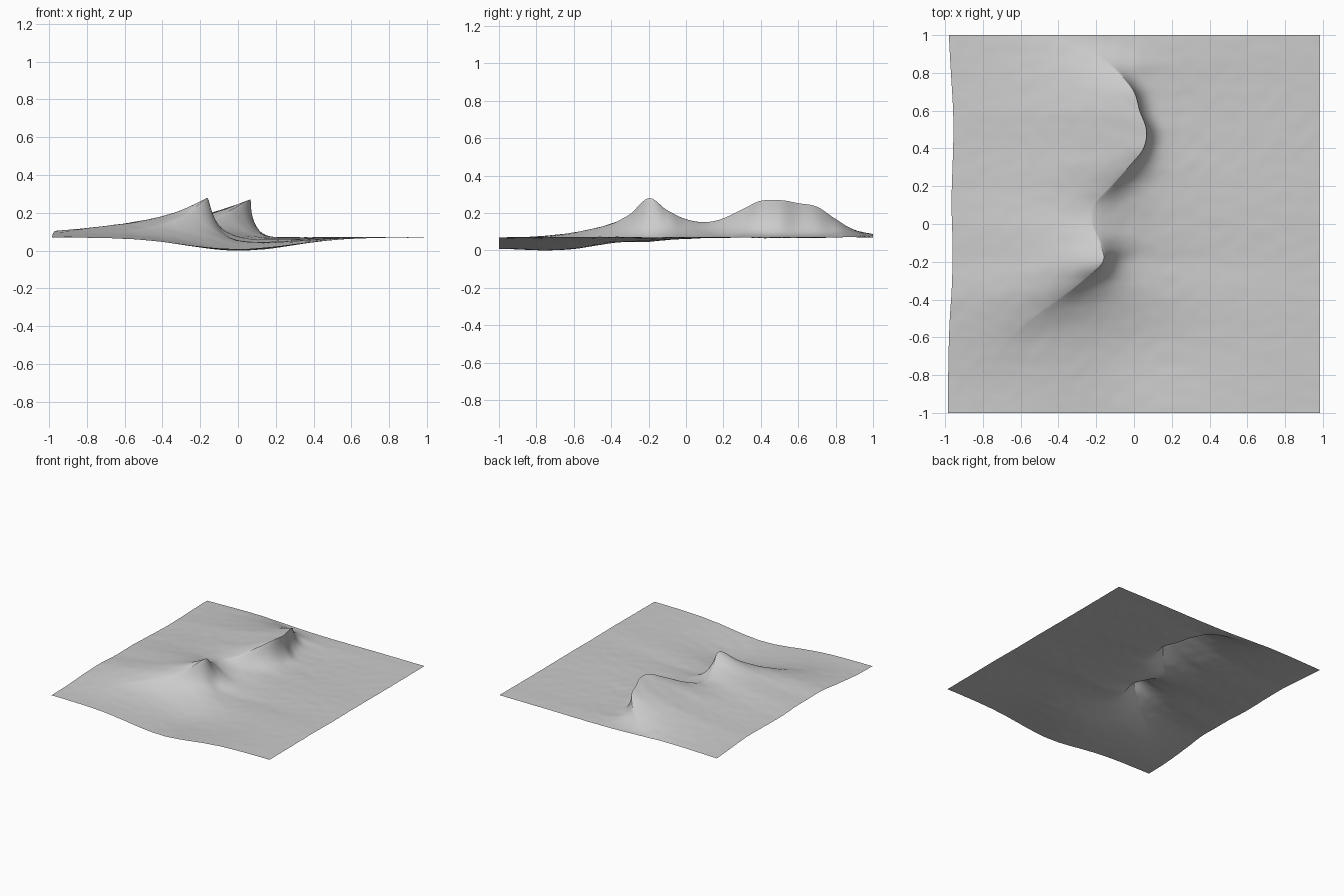
import bpy, math
from mathutils import Vector, noise

cube = bpy.data.objects.get("Cube")
if cube:
    bpy.data.objects.remove(cube, do_unlink=True)

# Wave profiles sampled evenly from the front edge to the back edge
CREST_X = [-80, -78, -75, -72, -65, -54, -40, -27, -16.5, -18, -22,
           -21, -12, -3, 5, 6.5, 3, 0, -8, -20, -38]
CREST_HEIGHT = [0, 0, .5, 1.5, 3, 5.5, 9, 15, 23.9, 17, 11.5,
                9.7, 11.8, 16.5, 20.8, 21, 19.3, 17.2, 10.5, 4.3, 1.5]
FACE_WIDTH = [50, 50, 48, 45, 40, 35, 26, 14, 6, 10, 15,
              18, 12, 8, 4, 3.5, 3.5, 4, 8, 20, 35]
TROUGH = [1.4, .3, 3, 5, 6, 6.6, 6.9]


def sample(table, y):
    """Smooth spline lookup of a table, y running from -1 to 1."""
    last = len(table) - 1
    f = max(0, min(last, (y + 1) / 2 * last))
    i = min(int(f), last - 1)
    t = f - i
    a, b, c, d = (table[max(0, min(last, i + k))] for k in (-1, 0, 1, 2))
    v = b + t / 2 * (c - a + t * (2 * a - 5 * b + 4 * c - d
                                  + t * (3 * (b - c) + d - a)))
    return v / 100


def calm_sea(x, y):
    """Height of the water without the breaking crests."""
    level = .075
    return level - (level - sample(TROUGH, y)) * math.exp(-(x / .4) ** 2)


def ripple(x, y):
    return .0015 * noise.noise(Vector((x * 14, y * 14, 0)))


ROWS, BACK, FACE = 200, 60, 90
verts = []
for r in range(ROWS + 1):
    y = -1 + 2 * r / ROWS
    crest = sample(CREST_X, y)
    peak = max(0, sample(CREST_HEIGHT, y))
    width = sample(FACE_WIDTH, y)
    broad = sum(max(0, sample(CREST_HEIGHT, y + k * .05)) for k in range(-4, 5)) / 9
    left, right = -.985 + .15 * broad, .985
    # long slope behind the crest
    for c in range(BACK):
        d = (crest - left) * (1 - c / BACK) ** 1.5
        x = crest - d
        near = math.exp(-d / .25)
        h = (peak * near + broad * (1 - near)) * math.exp(-(d / .5) ** 1.15)
        verts.append((x, y, calm_sea(x, y) + h + ripple(x, y)))
    # steep, slightly hollow face in front of the crest
    hollow = .022 * max(0, 1 - width / .12)
    for c in range(FACE + 1):
        d = (right - crest) * (c / FACE) ** 2.2
        k = d / width
        f = .75 * math.exp(-k ** 1.4) + .25 * math.exp(-k / 2.5)
        x = crest + d - hollow * 4 * f * (1 - f)
        verts.append((x, y, calm_sea(x, y) + peak * f + ripple(x, y)))

# Sheet of water
low = min(v[2] for v in verts)
verts = [(x, y, z - low) for x, y, z in verts]
n = BACK + FACE + 1
faces = [(r * n + c, r * n + c + 1, (r + 1) * n + c + 1, (r + 1) * n + c)
         for r in range(ROWS) for c in range(n - 1)]
mesh = bpy.data.meshes.new("wave_surface")
mesh.from_pydata(verts, [], faces)
mesh.update()
sea = bpy.data.objects.new("wave_surface", mesh)
bpy.context.collection.objects.link(sea)
mesh.shade_smooth()

# Pale grey water
grey = bpy.data.materials.new("pale_grey")
grey.use_nodes = True
colour = (.6, .6, .6, 1)
grey.diffuse_color = colour
for node in grey.node_tree.nodes:
    if node.type == "BSDF_PRINCIPLED":
        node.inputs["Base Color"].default_value = colour
mesh.materials.append(grey)
